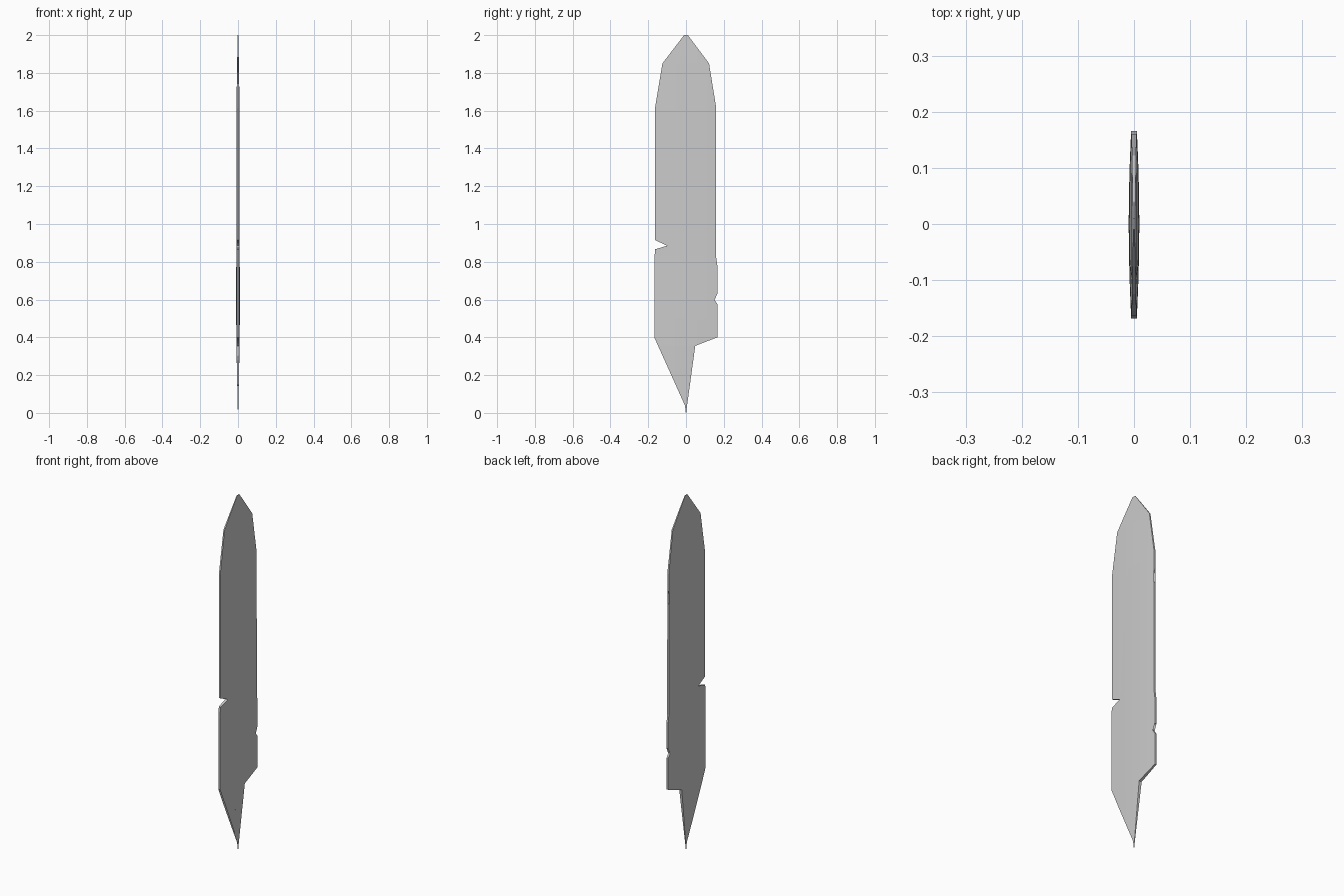
import bpy, bmesh
from mathutils import Vector

if "Cube" in bpy.data.objects:
    bpy.data.objects.remove(bpy.data.objects["Cube"])

# Outline in (y, z): tip, notched right edge, quill, notched left edge
outline = [(-0.01, 2.0), (0.01, 2.0), (0.122, 1.85), (0.16, 1.615), (0.16, 1.52),
           (0.11, 1.435), (0.16, 1.442), (0.16, 0.82), (0.166, 0.78), (0.166, 0.632),
           (0.112, 0.652), (0.166, 0.577), (0.166, 0.40), (0.049, 0.355), (0.003, 0.02),
           (0.001, 0.0), (-0.001, 0.0), (-0.003, 0.02), (-0.049, 0.355), (-0.168, 0.40),
           (-0.168, 0.80), (-0.164, 0.866), (-0.10, 0.885), (-0.164, 0.915),
           (-0.164, 1.615), (-0.125, 1.85)]


def interp(pts, t):
    for (a, u), (b, v) in zip(pts, pts[1:]):
        if t <= b:
            return u + (v - u) * (t - a) / (b - a)
    return pts[-1][1]


def half_thickness(y, z):
    across = interp([(0, 0.0095), (0.055, 0.009), (0.11, 0.0075), (0.17, 0.005)], abs(y))
    along = interp([(0, 0.1), (0.355, 0.9), (0.5, 1), (1.6, 0.9), (1.85, 0.5), (2, 0.15)], z)
    return across * along


# Flat outline, cut into strips that carry the lens-shaped section
bm = bmesh.new()
bm.faces.new([bm.verts.new((0, y, z)) for y, z in outline])
bmesh.ops.triangulate(bm, faces=bm.faces[:])


def cut(co, no):
    bmesh.ops.bisect_plane(bm, geom=bm.verts[:] + bm.edges[:] + bm.faces[:],
                           dist=1e-5, plane_co=Vector(co), plane_no=Vector(no))


for y in (-0.11, -0.055, 0, 0.055, 0.11):
    cut((0, y, 0), (0, 1, 0))
for z in (0.355, 0.5, 1.6, 1.85):
    cut((0, 0, z), (0, 0, 1))

# Give it two sides and swell the middle
first = set(bm.verts)
bmesh.ops.extrude_face_region(bm, geom=bm.faces[:], use_keep_orig=True)
for v in bm.verts:
    v.co.x = half_thickness(v.co.y, v.co.z) * (-1 if v in first else 1)
bmesh.ops.recalc_face_normals(bm, faces=bm.faces[:])

mesh = bpy.data.meshes.new("feather_blade")
bm.to_mesh(mesh)
bm.free()
bpy.context.collection.objects.link(bpy.data.objects.new("feather_blade", mesh))
